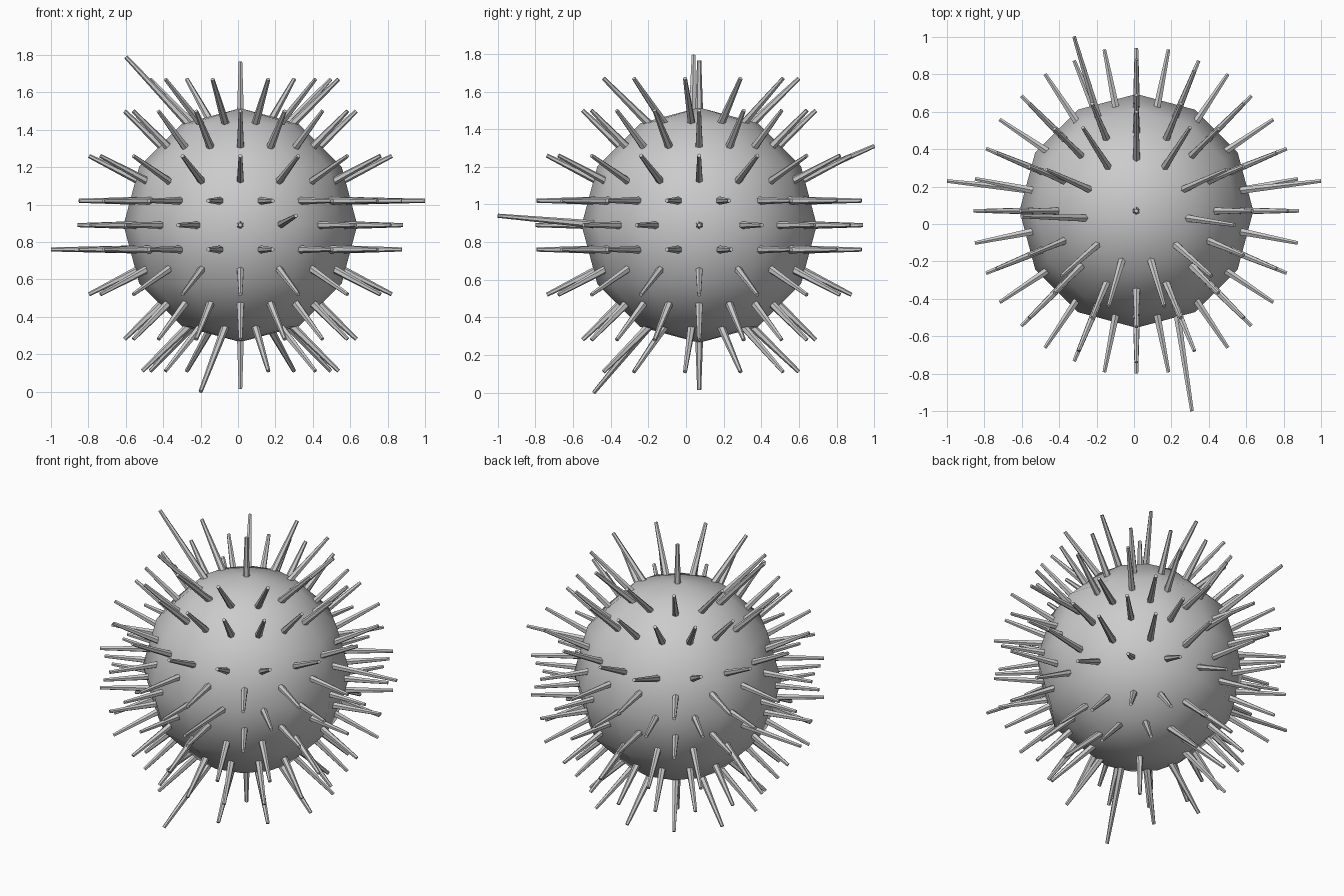
import bpy, bmesh, math
from mathutils import Vector, Matrix

if "Cube" in bpy.data.objects:
    bpy.data.objects.remove(bpy.data.objects["Cube"])

CENTRE = Vector((0.013, 0.07, 0.89))
RADIUS = 0.625


def make_object(name, bm):
    mesh = bpy.data.meshes.new(name)
    bm.to_mesh(mesh)
    bm.free()
    obj = bpy.data.objects.new(name, mesh)
    bpy.context.collection.objects.link(obj)
    return obj


# round low-poly body, smooth shaded
bm = bmesh.new()
bmesh.ops.create_uvsphere(bm, u_segments=12, v_segments=6, radius=RADIUS,
                          matrix=Matrix.Translation(CENTRE))
for f in bm.faces:
    f.smooth = True
make_object("body", bm)

# spine layout: rings of (count, first angle, root radius, root z, tip radius, tip z)
half = math.pi / 16
rings = [
    (11, math.pi / 2, 0.27, 0.53, 0.53, 0.78),
    (16, 0, 0.41, 0.41, 0.62, 0.61),
    (16, 0, 0.51, 0.22, 0.81, 0.37),
    (16, half, 0.55, 0.13, 0.88, 0.13),
]
spines = []


def add_ring(count, start, r0, z0, r1, z1):
    for i in range(count):
        a = start + i * math.tau / count
        d = Vector((math.cos(a), math.sin(a), 0))
        up = Vector((0, 0, 1))
        spines.append((CENTRE + d * r0 + up * z0, CENTRE + d * r1 + up * z1))


for n, a, r0, z0, r1, z1 in rings:
    for s in (1, -1):
        add_ring(n, a, r0, s * z0, r1, s * z1)
add_ring(16, 0, 0.55, 0, 0.87, 0)
for s in (1, -1):
    spines.append((CENTRE + Vector((0, 0, s * 0.57)), CENTRE + Vector((0, 0, s * 0.875))))

# a few longer spines replace the neighbour they line up with
long_tips = [(-0.6, 0.04, 1.79), (-0.32, 1.0, 1.31), (-0.2, -0.49, 0.0),
             (0.31, -1.0, 0.94), (-1.0, 0.23, 0.76), (1.0, 0.23, 1.02)]
for t in long_tips:
    tip = Vector(t)
    aim = Vector((t[0], t[1], 0.89)) if abs(t[2] - 0.89) < 0.1 else tip
    k = min(range(len(spines)), key=lambda i: (spines[i][1] - aim).length)
    spines[k] = (spines[k][0], tip)

# tapered six-sided spines
bm = bmesh.new()
for root, tip in spines:
    d = tip - root
    m = Matrix.Translation((root + tip) / 2) @ d.to_track_quat('Z', 'Y').to_matrix().to_4x4()
    bmesh.ops.create_cone(bm, cap_ends=True, segments=6, radius1=0.022, radius2=0.011,
                          depth=d.length, matrix=m)
make_object("spines", bm)
